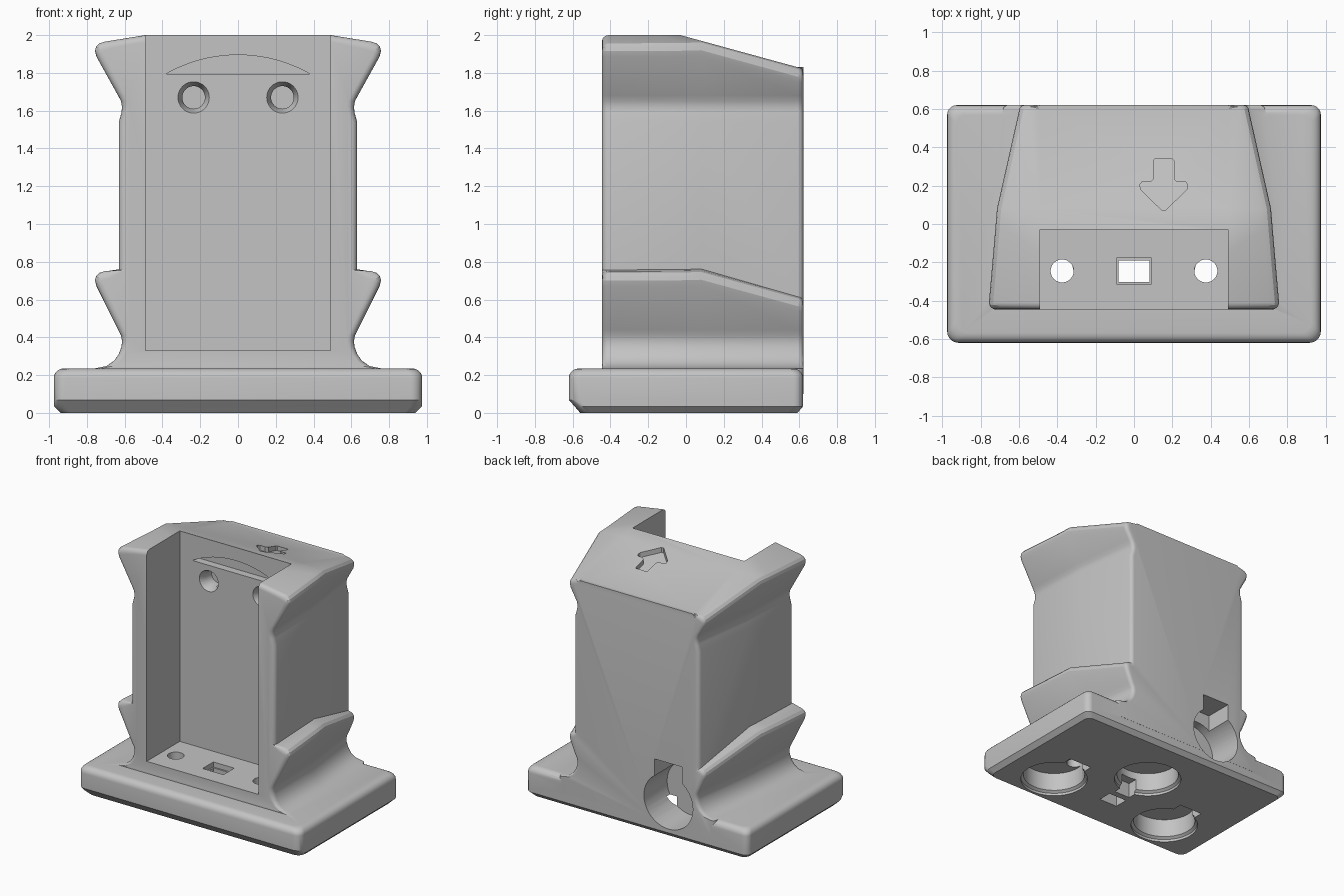
import bpy, bmesh, math
from mathutils import Matrix

if "Cube" in bpy.data.objects:
    bpy.data.objects.remove(bpy.data.objects["Cube"])

grey = bpy.data.materials.new("plain grey")
grey.diffuse_color = (0.55, 0.55, 0.55, 1)
grey.use_nodes = True
grey.node_tree.nodes["Principled BSDF"].inputs["Base Color"].default_value = grey.diffuse_color


def finish(name, bm):
    bmesh.ops.recalc_face_normals(bm, faces=bm.faces)
    me = bpy.data.meshes.new(name)
    bm.to_mesh(me)
    bm.free()
    ob = bpy.data.objects.new(name, me)
    bpy.context.collection.objects.link(ob)
    me.materials.append(grey)
    return ob


def loft(name, rings):
    """Skin a stack of equal closed rings and cap both ends."""
    bm = bmesh.new()
    vs = [[bm.verts.new(p) for p in r] for r in rings]
    n = len(vs[0])
    for a, b in zip(vs, vs[1:]):
        for i in range(n):
            j = (i + 1) % n
            # mirrored diagonals keep the two sides symmetric
            if i < n // 2:
                tris = ((a[i], b[j], b[i]), (a[i], a[j], b[j]))
            else:
                tris = ((a[j], b[j], b[i]), (a[j], b[i], a[i]))
            for t in tris:
                bm.faces.new(t)
    bm.faces.new(vs[0])
    bm.faces.new(vs[-1])
    return finish(name, bm)


def box(x0, x1, y0, y1, z0, z1):
    q = lambda z: [(x0, y0, z), (x1, y0, z), (x1, y1, z), (x0, y1, z)]
    return loft("cutter", [q(z0), q(z1)])


def tube(stations, cx, c2, axis, n=40):
    """Round cutter; stations are (position along axis, radius)."""
    rings = []
    for p, r in stations:
        ring = []
        for k in range(n):
            a = 2 * math.pi * k / n
            u, v = cx + r * math.cos(a), c2 + r * math.sin(a)
            ring.append((u, v, p) if axis == 'Z' else (u, p, v))
        rings.append(ring)
    return loft("cutter", rings)


def combine(target, other, op):
    m = target.modifiers.new("b", 'BOOLEAN')
    m.operation, m.object, m.solver = op, other, 'EXACT'
    bpy.context.view_layer.objects.active = target
    bpy.ops.object.modifier_apply(modifier=m.name)
    bpy.data.objects.remove(other, do_unlink=True)


# base plate: rounded rectangle rings with a deeper chamfer under the front
def plate_ring(z, side, front, back):
    x, y0, y1 = 0.975 - side, -0.62 + front, 0.62 - back
    pts = []
    for cx, cy, r, a0 in ((x, y1, 0.05, 0), (-x, y1, 0.05, 90),
                          (-x, y0, 0.06, 180), (x, y0, 0.06, 270)):
        sx, sy = math.copysign(1, cx), 1 if cy > 0 else -1
        for k in range(7):
            a = math.radians(a0 + 15 * k)
            pts.append((cx - sx * r + r * math.cos(a), cy - sy * r + r * math.sin(a), z))
    return pts


rings = [plate_ring(0, 0.035, 0.06, 0.03), plate_ring(0.035, 0, 0.03, 0), plate_ring(0.068, 0, 0, 0)]
for k in range(6):
    a = math.radians(18 * k)
    i = 0.05 * (1 - math.cos(a))
    rings.append(plate_ring(0.185 + 0.05 * math.sin(a), i, i, i))
body = loft("holder_body", rings)


# column: grip profile with two flared ridges, narrowing to the back
def section(y, o, w, ti, tr, d=0, dt=0):
    lr = tr - 1.215
    half = [(0.49, ti - dt)]

    def ridge(t, low):
        return [(o - 0.05, t + 0.005 - d), (o - 0.022, t - 0.004 - d), (o - 0.005, t - 0.022 - d * .5),
                (o, t - 0.045), (o - 0.008, t - 0.075), (w + 0.008, low), (w - 0.008, low - 0.03),
                (w - 0.013, low - 0.06), (w - 0.01, low - 0.09)]
    half += ridge(tr, 1.68)
    half += [(w + 0.004, 1.54), (w + 0.004, lr + 0.012)]
    half += ridge(lr, 0.44)
    half += [(w + 0.005, 0.31), (w + 0.03, 0.275), (w + 0.07, 0.248), (w + 0.14, 0.234), (w + 0.14, 0.1)]
    half = half[:1] + [(x - d, z) for x, z in half[1:]]
    return [(x, y, z) for x, z in half] + [(-x, y, z) for x, z in reversed(half)]


front, mid, back = (0.757, 0.627, 2.0, 1.96), (0.715, 0.61, 1.97, 1.965), (0.6, 0.545, 1.83, 1.825)
rings = []
for k in range(5):
    a = math.radians(22.5 * k)
    d = 0.035 * (1 - math.sin(a))
    rings.append(section(-0.445 + 0.035 * (1 - math.cos(a)), *front, d, d))
rings += [section(-0.03, 0.724, 0.613, 2.0, 1.962), section(0.08, *mid)]
for k in range(5):
    a = math.radians(22.5 * k)
    rings.append(section(0.591 + 0.03 * math.sin(a), *back, 0.03 * (1 - math.cos(a))))
combine(body, loft("column", rings), 'UNION')

# open pocket in the front
cutters = [box(-0.49, 0.49, -0.8, -0.03, 0.33, 2.3)]
for s in (-1, 1):
    # countersunk holes in the pocket wall
    cutters.append(tube([(-0.06, 0.083), (-0.03, 0.083), (0.02, 0.06), (0.09, 0.06)], s * 0.235, 1.67, 'Y'))
    # screw holes through the floor, keyhole sockets below
    cutters.append(tube([(0.1, 0.06), (0.4, 0.06)], s * 0.375, -0.245, 'Z'))
    cutters.append(tube([(-0.1, 0.25), (0.02, 0.25), (0.035, 0.23), (0.18, 0.23)], s * 0.54, -0.29, 'Z'))
    cutters.append(box(s * 0.54 - 0.1, s * 0.54 + 0.1, -0.2, 0.02, -0.1, 0.15))
cutters.append(tube([(-0.1, 0.25), (0.02, 0.25), (0.035, 0.23), (0.18, 0.23)], 0.0, 0.16, 'Z'))
cutters.append(box(-0.07, 0.07, -0.14, 0, -0.1, 0.12))
# square slot through the floor
cutters.append(box(-0.08, 0.08, -0.302, -0.19, -0.1, 0.4))
cutters.append(box(-0.092, 0.092, -0.314, -0.178, 0.29, 0.4))
# cable opening in the back
cutters.append(tube([(0.33, 0.215), (0.7, 0.215)], -0.28, 0.28, 'Y'))
cutters.append(box(-0.4, -0.16, 0.4, 0.7, 0.3, 0.59))

# thumb recess: circular segment in the pocket wall
R = (0.38 ** 2 + 0.1 ** 2) / 0.2
h = math.asin(0.38 / R)
arc = [(R * math.sin(t), 1.895 - R + R * math.cos(t)) for t in (h - 2 * h * k / 20 for k in range(21))]
cutters.append(loft("cutter", [[(x, y, z) for x, z in arc] for y in (-0.06, 0.03)]))

# arrow engraved in the sloped top
half = [(0.045, 0.34), (0.053, 0.332), (0.053, 0.235), (0.07, 0.218), (0.115, 0.218),
        (0.125, 0.205), (0.12, 0.18), (0.01, 0.072)]
outline = [(0.155 + x, y) for x, y in half] + [(0.155 - x, y) for x, y in reversed(half)]
slope = lambda y: 1.97 - (y - 0.08) * 0.14 / 0.54
cutters.append(loft("cutter", [[(x, y, slope(y) + e) for x, y in outline] for e in (-0.04, 0.05)]))

for c in cutters:
    combine(body, c, 'DIFFERENCE')

bpy.ops.object.select_all(action='DESELECT')
body.select_set(True)
bpy.context.view_layer.objects.active = body
bpy.ops.object.shade_smooth_by_angle(angle=math.radians(25))
